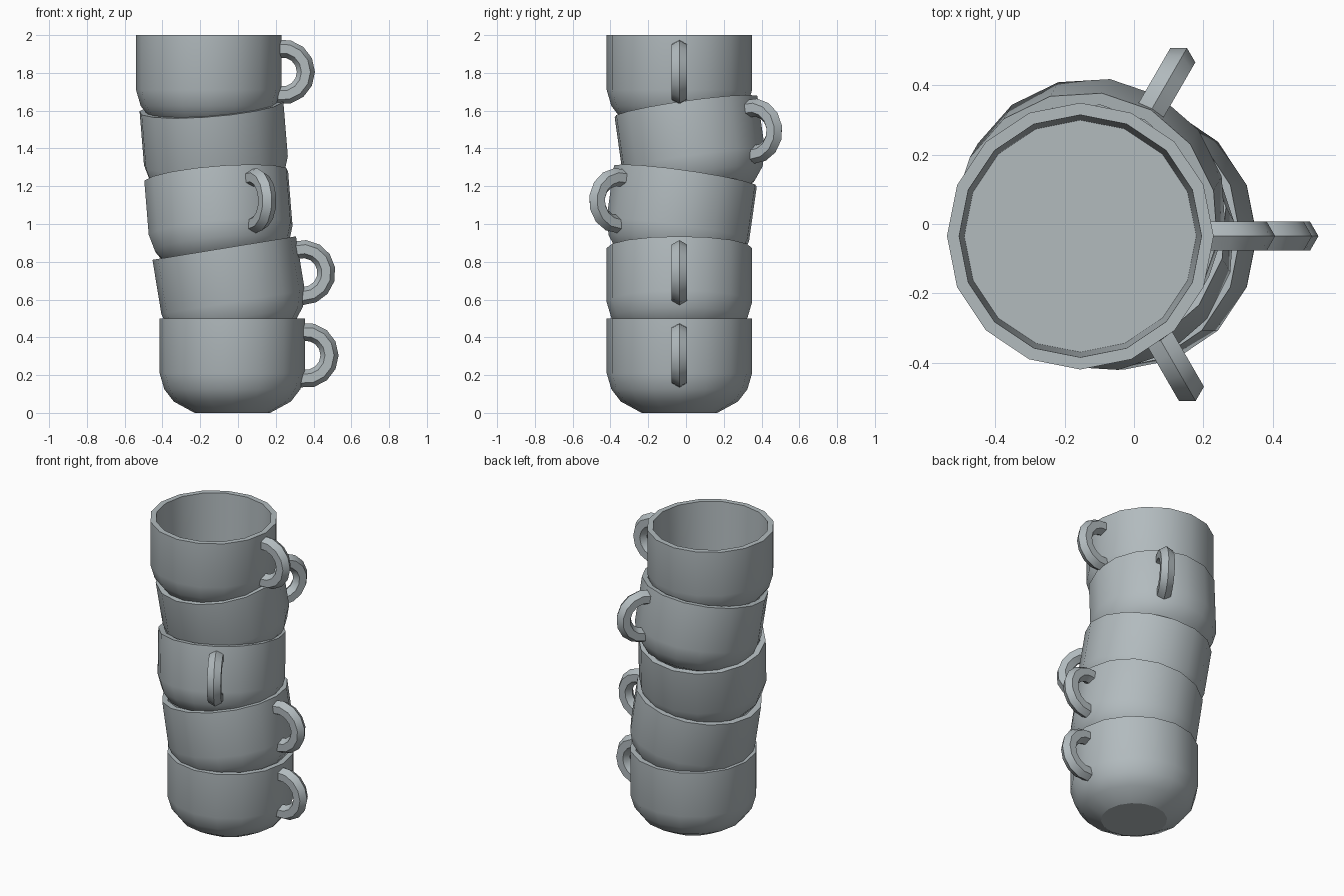
import bpy, bmesh, math
from mathutils import Matrix, Vector

if "Cube" in bpy.data.objects:
    bpy.data.objects.remove(bpy.data.objects["Cube"])

SIDES = 16
grey = bpy.data.materials.new("ceramic grey")
grey.diffuse_color = (0.445, 0.495, 0.515, 1)
grey.use_nodes = True
grey.node_tree.nodes["Principled BSDF"].inputs["Base Color"].default_value = grey.diffuse_color

# cup outline (radius, height): underside, outer wall, rim, inner wall, floor
PROFILE = [(0.2, 0), (0.31, 0.06), (0.36, 0.125), (0.385, 0.21), (0.385, 0.5),
           (0.35, 0.5), (0.335, 0.14)]


def skin(bm, rings, closed_ends=True):
    """Bridge successive rings of vertices and cap both ends."""
    n = len(rings[0])
    for a, b in zip(rings, rings[1:]):
        for i in range(n):
            j = (i + 1) % n
            bm.faces.new((a[i], a[j], b[j], b[i]))
    bm.faces.new(rings[0][::-1])
    bm.faces.new(rings[-1])


def finish(bm, name, matrix):
    bmesh.ops.recalc_face_normals(bm, faces=bm.faces)
    mesh = bpy.data.meshes.new(name)
    bm.to_mesh(mesh)
    bm.free()
    mesh.materials.append(grey)
    ob = bpy.data.objects.new(name, mesh)
    bpy.context.collection.objects.link(ob)
    ob.matrix_world = matrix
    bpy.ops.object.select_all(action='DESELECT')
    ob.select_set(True)
    bpy.context.view_layer.objects.active = ob
    bpy.ops.object.shade_smooth_by_angle(angle=math.radians(25))


def cup_body(name, matrix):
    bm = bmesh.new()
    rings = []
    for r, z in PROFILE:
        rings.append([bm.verts.new((r * math.cos(math.tau * i / SIDES),
                                    r * math.sin(math.tau * i / SIDES), z))
                      for i in range(SIDES)])
    skin(bm, rings)
    finish(bm, name, matrix)


def cup_handle(name, matrix):
    # hexagonal tube swept along a little more than a half circle
    bm = bmesh.new()
    rings, steps, major, tube = [], 8, 0.1245, 0.048
    for s in range(steps + 1):
        a = math.radians(-100 + 200 * s / steps)
        ring = []
        for k in range(6):
            t = math.tau * k / 6
            d = major + tube * math.cos(t)
            ring.append(bm.verts.new((0.39 + d * math.cos(a), tube * math.sin(t),
                                      0.305 + d * math.sin(a))))
        rings.append(ring)
    skin(bm, rings)
    finish(bm, name, matrix)


# stacked cups: base position, turn, tilt (handle side raised)
CUPS = [((-0.03, -0.035, 0.0), 0, 0),
        ((0.008, -0.035, 0.379), 0, 9.3),
        ((-0.075, -0.073, 0.76), -60, 9.3),
        ((-0.10, 0.07, 1.128), 60, 9.3),
        ((-0.155, -0.035, 1.5), 0, 0)]

for i, (base, turn, tilt) in enumerate(CUPS, 1):
    m = (Matrix.Translation(Vector(base))
         @ Matrix.Rotation(math.radians(turn), 4, 'Z')
         @ Matrix.Rotation(math.radians(-tilt), 4, 'Y'))
    cup_body(f"cup_{i}", m)
    cup_handle(f"cup_{i}_handle", m)
